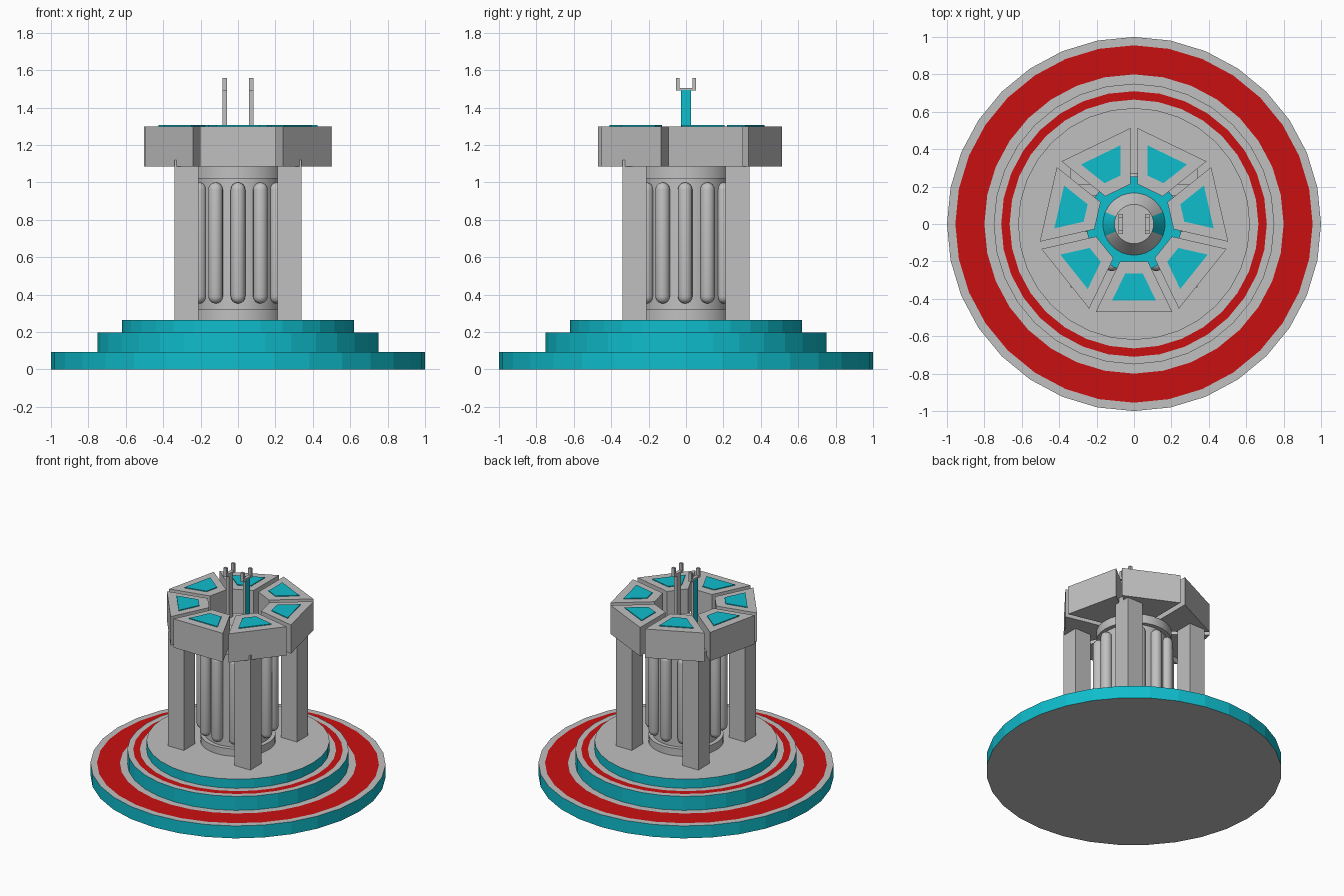
import bpy, bmesh, math
from math import sin, cos, pi, tan

if "Cube" in bpy.data.objects:
    bpy.data.objects.remove(bpy.data.objects["Cube"])


def mat(name, col):
    m = bpy.data.materials.new(name)
    m.diffuse_color = (*col, 1)
    m.use_nodes = True
    m.node_tree.nodes["Principled BSDF"].inputs["Base Color"].default_value = m.diffuse_color
    return m


GREY, TEAL, RED = 0, 1, 2
MATS = [mat("light_grey", (0.53, 0.53, 0.53)),
        mat("teal", (0.005, 0.51, 0.61)),
        mat("red", (0.59, 0.005, 0.005))]


def finish(name, bm, smooth=False):
    bmesh.ops.recalc_face_normals(bm, faces=bm.faces[:])
    me = bpy.data.meshes.new(name)
    bm.to_mesh(me)
    bm.free()
    for m in MATS:
        me.materials.append(m)
    ob = bpy.data.objects.new(name, me)
    bpy.context.collection.objects.link(ob)
    if smooth:
        bpy.context.view_layer.objects.active = ob
        ob.select_set(True)
        bpy.ops.object.shade_smooth_by_angle(angle=math.radians(35))
        ob.select_set(False)
    return ob


def lathe(bm, profile, mats, n=32, cx=0, cy=0):
    """Revolve (r, z) points; mats[i] colours the band from point i to i+1."""
    rings = []
    for r, z in profile:
        if r == 0:
            rings.append([bm.verts.new((cx, cy, z))])
        else:
            rings.append([bm.verts.new((cx + r * cos(2 * pi * k / n), cy + r * sin(2 * pi * k / n), z))
                          for k in range(n)])
    for a, b, m in zip(rings, rings[1:], mats):
        for k in range(n):
            j = (k + 1) % n
            if len(a) == 1:
                vs = [a[0], b[j], b[k]]
            elif len(b) == 1:
                vs = [a[k], a[j], b[0]]
            else:
                vs = [a[k], a[j], b[j], b[k]]
            bm.faces.new(vs).material_index = m


def prism(bm, pts, z0, z1, top=GREY):
    lo = [bm.verts.new((x, y, z0)) for x, y in pts]
    hi = [bm.verts.new((x, y, z1)) for x, y in pts]
    bm.faces.new(lo[::-1])
    bm.faces.new(hi).material_index = top
    for i in range(len(pts)):
        j = (i + 1) % len(pts)
        bm.faces.new((lo[i], lo[j], hi[j], hi[i]))


def rect(x0, x1, y0, y1):
    return [(x0, y0), (x1, y0), (x1, y1), (x0, y1)]


# stepped base with red rings
bm = bmesh.new()
lathe(bm, [(0, 0), (1, 0), (1, .093), (.955, .093), (.8, .093), (.75, .093),
           (.75, .197), (.71, .197), (.665, .197), (.62, .197), (.62, .265), (0, .265)],
      [GREY, TEAL, GREY, RED, GREY, TEAL, GREY, RED, GREY, TEAL, GREY])
finish("stepped_base", bm)

# central column with end collars and teal cap
bm = bmesh.new()
lathe(bm, [(.255, .265), (.255, .32), (.225, .32), (.225, 1.02), (.255, 1.02), (.255, 1.085), (0, 1.085)],
      [GREY] * 5 + [TEAL])
finish("central_column", bm, True)

# rounded tubes around the column
bm = bmesh.new()
R = .039
cap = [(R * sin(i * pi / 8), .352 + R - R * cos(i * pi / 8)) for i in range(5)]
tube = cap + [(r, 1.352 - z) for r, z in cap[::-1]]
for i in range(12):
    a = i * pi / 6
    lathe(bm, tube, [GREY] * 9, 16, .24 * cos(a), .24 * sin(a) - .005)
finish("column_tubes", bm, True)

# four square pillars
bm = bmesh.new()
for sx in (-1, 1):
    for sy in (-1, 1):
        x, y = .275 * sx, .275 * sy
        prism(bm, rect(x - .065, x + .065, y - .065, y + .065), .26, 1.12)
finish("pillars", bm)

# seven wedge blocks with teal top panels
blocks, panels = bmesh.new(), bmesh.new()
for i in range(7):
    a = 2 * pi * i / 7

    def wedge(y0, y1, gap):
        t = tan(pi / 7)
        w0, w1 = y0 * t - gap, y1 * t - gap
        pts = [(-w1, -y1), (w1, -y1), (w0, -y0), (-w0, -y0)]
        return [(x * cos(a) - y * sin(a), x * sin(a) + y * cos(a)) for x, y in pts]

    prism(blocks, wedge(.2, .47, .022), 1.085, 1.3)
    prism(panels, wedge(.265, .41, .08), 1.298, 1.306, TEAL)
finish("wedge_blocks", blocks)
for f in panels.faces:
    f.material_index = TEAL
finish("wedge_panels", panels)

# tapered hub with teal patches on both sides
bm = bmesh.new()
lathe(bm, [(.17, 1.08), (.105, 1.17), (0, 1.17)], [GREY, GREY])
for f in bm.faces:
    c = f.calc_center_median()
    if c.z < 1.15 and abs(c.x) > 2.4 * abs(c.y):
        f.material_index = TEAL
finish("tapered_hub", bm, True)

# two forked prongs, teal on their outer faces
for s, name in ((-1, "left_prong"), (1, "right_prong")):
    bm = bmesh.new()
    x0, x1 = s * .07 - .012, s * .07 + .012
    prism(bm, rect(x0, x1, -.026, .026), 1.16, 1.495)
    bmesh.ops.recalc_face_normals(bm, faces=bm.faces[:])
    for f in bm.faces:
        if f.normal.x * s > .9:
            f.material_index = TEAL
    prism(bm, rect(x0, x1, -.054, .054), 1.49, 1.505)
    for y in (-.045, .045):
        prism(bm, rect(x0, x1, y - .009, y + .009), 1.5, 1.557)
    finish(name, bm)
